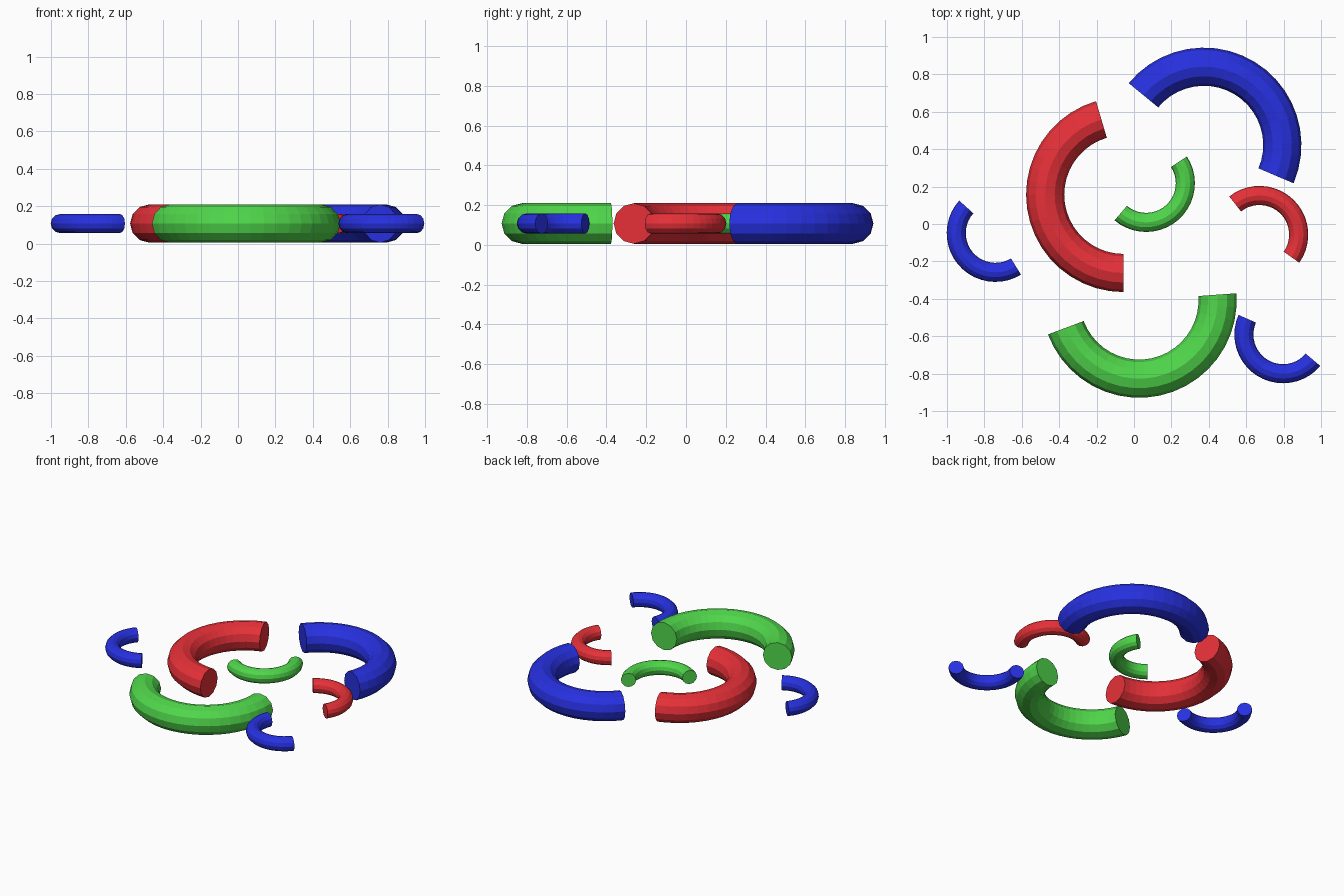
import bpy, bmesh
from math import sin, cos, pi, radians

if "Cube" in bpy.data.objects:
    bpy.data.objects.remove(bpy.data.objects["Cube"])

Z, SPAN, STEPS, SIDES = 0.107, 163.64, 20, 12


def material(name, rgb):
    m = bpy.data.materials.new(name)
    m.diffuse_color = (*rgb, 1)
    m.use_nodes = True
    m.node_tree.nodes["Principled BSDF"].inputs["Base Color"].default_value = m.diffuse_color
    return m


RED = material("red", (0.80, 0.03, 0.04))
GREEN = material("green", (0.08, 0.68, 0.07))
BLUE = material("blue", (0.02, 0.03, 0.75))


# Capped arc of a torus, swept from the start angle in degrees
def arc(name, x, y, start, size, mat):
    R, r = 0.419 * size, 0.102 * size
    bm = bmesh.new()
    rings = []
    for i in range(STEPS + 1):
        a = radians(start + SPAN * i / STEPS)
        ring = []
        for j in range(SIDES):
            b = 2 * pi * j / SIDES
            d = R + r * cos(b)
            ring.append(bm.verts.new((d * cos(a), d * sin(a), r * sin(b))))
        rings.append(ring)
    for p, q in zip(rings, rings[1:]):
        for j in range(SIDES):
            k = (j + 1) % SIDES
            bm.faces.new((p[j], q[j], q[k], p[k]))
    bm.faces.new(rings[0])
    bm.faces.new(rings[-1][::-1])
    bmesh.ops.recalc_face_normals(bm, faces=bm.faces[:])
    me = bpy.data.meshes.new(name)
    bm.to_mesh(me)
    bm.free()
    me.materials.append(mat)
    ob = bpy.data.objects.new(name, me)
    ob.location = (x, y, Z)
    bpy.context.collection.objects.link(ob)


# Three large arcs
arc("large_red_arc", -0.056, 0.157, 106.4, 1, RED)
arc("large_green_arc", 0.028, -0.408, 200.5, 1, GREEN)
arc("large_blue_arc", 0.374, 0.422, -23.1, 1, BLUE)

# Four half-size arcs
arc("small_green_arc", 0.065, 0.218, -130.4, 0.5, GREEN)
arc("small_red_arc", 0.671, -0.057, -35.2, 0.5, RED)
arc("small_blue_arc_right", 0.797, -0.591, 156.2, 0.5, BLUE)
arc("small_blue_arc_left", -0.741, -0.049, 138.0, 0.5, BLUE)
